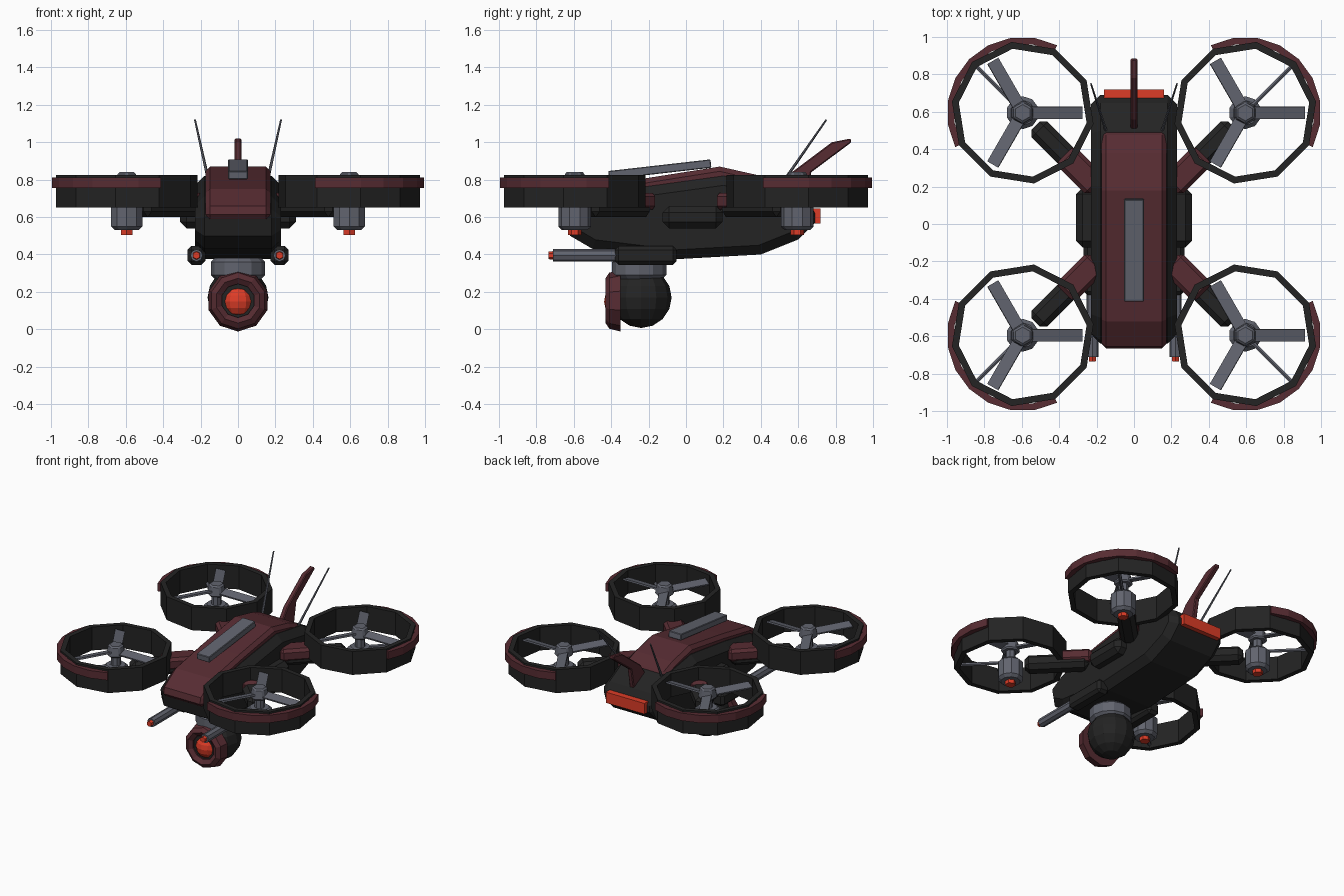
import bpy, bmesh
from math import pi, cos, sin, radians, atan2
from mathutils import Vector, Matrix

if "Cube" in bpy.data.objects:
    bpy.data.objects.remove(bpy.data.objects["Cube"])


def material(name, rgb):
    m = bpy.data.materials.new(name)
    m.use_nodes = True
    m.diffuse_color = (*rgb, 1)
    m.node_tree.nodes["Principled BSDF"].inputs["Base Color"].default_value = (*rgb, 1)
    return m


BLACK = material("matte_black", (0.017, 0.017, 0.017))
MAROON = material("dark_maroon", (0.095, 0.025, 0.032))
GREY = material("steel_grey", (0.12, 0.127, 0.157))
RED = material("signal_red", (0.72, 0.045, 0.02))


def finish(name, bm, mat, matrix=None, bevel=0.0):
    if matrix is not None:
        bm.transform(matrix)
    bmesh.ops.recalc_face_normals(bm, faces=bm.faces)
    mesh = bpy.data.meshes.new(name)
    bm.to_mesh(mesh)
    bm.free()
    mesh.materials.append(mat)
    ob = bpy.data.objects.new(name, mesh)
    bpy.context.collection.objects.link(ob)
    if bevel:
        mod = ob.modifiers.new("chamfer", "BEVEL")
        mod.width = bevel
        mod.segments = 1
        mod.limit_method = "ANGLE"
        mod.angle_limit = radians(50)
    return ob


def box(name, mat, size, loc, rot=None, bevel=0.0):
    bm = bmesh.new()
    bmesh.ops.create_cube(bm, size=1)
    bmesh.ops.scale(bm, vec=size, verts=bm.verts)
    m = Matrix.Translation(loc) @ (rot if rot is not None else Matrix())
    return finish(name, bm, mat, m, bevel)


def rod(name, mat, a, b, r1, r2, sides, bevel=0.0):
    a, b = Vector(a), Vector(b)
    d = b - a
    bm = bmesh.new()
    bmesh.ops.create_cone(bm, cap_ends=True, segments=sides, radius1=r1, radius2=r2, depth=d.length)
    m = Matrix.Translation((a + b) / 2) @ d.to_track_quat("Z", "Y").to_matrix().to_4x4()
    return finish(name, bm, mat, m, bevel)


def prism(name, mat, outline, half, bevel=0.0):
    """Side outline (y, z) extruded across x."""
    bm = bmesh.new()
    face = bm.faces.new([bm.verts.new((-half, y, z)) for y, z in outline])
    new = bmesh.ops.extrude_face_region(bm, geom=[face])["geom"]
    bmesh.ops.translate(bm, vec=(2 * half, 0, 0), verts=[g for g in new if isinstance(g, bmesh.types.BMVert)])
    return finish(name, bm, mat, None, bevel)


def lathe(name, mat, section, steps, start, arc, matrix):
    """Closed section (radius, z) swept around z through an arc."""
    bm = bmesh.new()
    full = arc > 2 * pi - 0.01
    rows = []
    for i in range(steps if full else steps + 1):
        a = start + arc * i / steps
        rows.append([bm.verts.new((r * cos(a), r * sin(a), z)) for r, z in section])
    n = len(section)
    for i in range(steps):
        p, q = rows[i], rows[(i + 1) % len(rows)]
        for j in range(n):
            k = (j + 1) % n
            bm.faces.new((p[j], p[k], q[k], q[j]))
    if not full:
        bm.faces.new(rows[0])
        bm.faces.new(rows[-1])
    return finish(name, bm, mat, matrix)


def ball(name, mat, loc, r, segs, rings, matrix=None):
    bm = bmesh.new()
    bmesh.ops.create_uvsphere(bm, u_segments=segs, v_segments=rings, radius=r)
    return finish(name, bm, mat, Matrix.Translation(loc) @ (matrix if matrix is not None else Matrix()))


# Fuselage and top shell
prism("fuselage", BLACK, [(-.64, .6), (-.62, .5), (-.5, .43), (-.05, .375), (.4, .4), (.6, .48), (.69, .57),
                          (.69, .67), (.5, .77), (.2, .82), (-.2, .765), (-.5, .71), (-.62, .64)], 0.23, 0.05)
prism("top_shell", MAROON, [(-.67, .59), (-.655, .66), (-.52, .75), (-.2, .81), (.18, .87), (.38, .825),
                            (.5, .78), (.5, .7), (-.4, .65), (-.58, .59)], 0.175, 0.025)
box("spine_plate", GREY, (.105, .55, .045), (0, -.14, .855), Matrix.Rotation(radians(6.5), 4, "X"), 0.004)

# Tail
box("tail_light", RED, (.32, .07, .08), (0, .685, .605))
prism("tail_fin", MAROON, [(.5, .75), (.56, .835), (.78, 1.0), (.88, 1.02), (.885, 1.0), (.67, .84), (.64, .68)],
      0.018, 0.006)

# Camera gimbal
rod("gimbal_neck", GREY, (0, -.25, .27), (0, -.25, .38), 0.145, 0.145, 12, 0.02)
ball("camera_ball", BLACK, (0, -.24, .17), 0.163, 12, 8)
face_front = Matrix.Translation((0, -.36, .153)) @ Matrix.Rotation(pi / 2, 4, "X")
lathe("camera_ring", MAROON, [(.165, -.01), (.15, .05), (.12, .07), (.09, .05), (.09, -.01)],
      10, pi / 2, 2 * pi, face_front)
rod("lens_recess", BLACK, (0, -.36, .153), (0, -.4, .153), 0.1, 0.1, 10)
ball("camera_lens", RED, (0, -.35, .148), 0.088, 12, 8)

for side, sx in (("left", 1), ("right", -1)):
    # Side pods, guns and antennas
    box(side + "_side_pod", BLACK, (.14, .32, .12), (sx * .24, .035, .6), None, 0.035)
    box(side + "_gun_housing", BLACK, (.095, .33, .1), (sx * .222, -.215, .395), None, 0.02)
    rod(side + "_gun_barrel", GREY, (sx * .222, -.3, .395), (sx * .222, -.71, .395), 0.033, 0.033, 8)
    rod(side + "_gun_tip", RED, (sx * .222, -.7, .395), (sx * .222, -.735, .395), 0.024, 0.02, 6)
    rod(side + "_antenna", GREY, (sx * .15, .5, .76), (sx * .23, .75, 1.12), 0.009, 0.005, 6)

    for end, sy in (("front", -1), ("rear", 1)):
        tag = end + "_" + side + "_"
        c = Vector((sx * .595, sy * .595, 0))
        out = atan2(sy, sx)
        turn = Matrix.Rotation(out, 4, "Z")
        place = Matrix.Translation(c)

        # Arm with root sleeve
        box(tag + "arm", BLACK, (.44, .12, .11), (sx * .37, sy * .37, .655), turn, 0.03)
        box(tag + "arm_sleeve", MAROON, (.24, .14, .09), (sx * .285, sy * .285, .685), turn, 0.02)

        # Duct and its coloured guard
        lathe(tag + "duct", BLACK, [(.383, .65), (.383, .825), (.346, .825), (.346, .65)], 10, out, 2 * pi, place)
        lathe(tag + "duct_guard", MAROON, [(.405, .755), (.405, .812), (.368, .812), (.368, .755)],
              8, out - radians(72), radians(144), place)

        # Motor, light and outer strut
        rod(tag + "motor", GREY, c + Vector((0, 0, .53)), c + Vector((0, 0, .69)), 0.088, 0.088, 10, 0.02)
        rod(tag + "motor_light", RED, c + Vector((0, 0, .503)), c + Vector((0, 0, .535)), 0.036, 0.036, 6)
        rod(tag + "shaft", GREY, c + Vector((0, 0, .68)), c + Vector((0, 0, .78)), 0.035, 0.035, 8)
        tip = c + Vector((.36 * cos(out), .36 * sin(out), .68))
        rod(tag + "strut", GREY, c + Vector((0, 0, .68)), tip, 0.013, 0.013, 6)

        # Rotor
        rod(tag + "rotor_hub", GREY, c + Vector((0, 0, .76)), c + Vector((0, 0, .84)), 0.07, 0.055, 6, 0.01)
        for i in range(3):
            spin = Matrix.Rotation(i * 2 * pi / 3, 4, "Z")
            arm = spin @ Vector((.18, 0, 0))
            box(tag + "blade_%d" % (i + 1), GREY, (.28, .068, .012), c + arm + Vector((0, 0, .79)),
                spin @ Matrix.Rotation(radians(14), 4, "X"))
